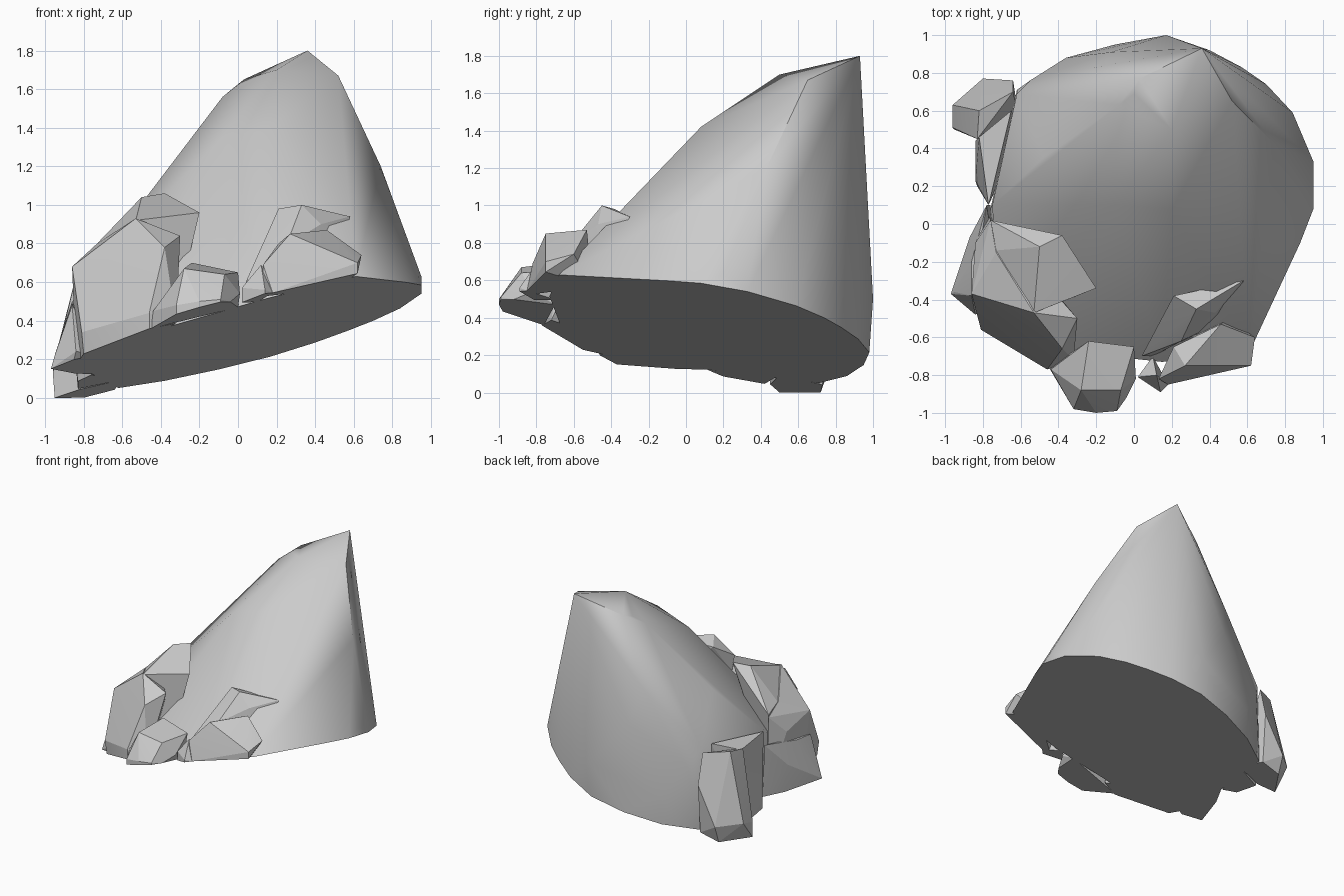
import bpy
import bmesh
import math
from mathutils import Vector

# Remove the default object
default_cube = bpy.data.objects.get("Cube")
if default_cube:
    bpy.data.objects.remove(default_cube, do_unlink=True)

# One stone colour for the whole model
stone = bpy.data.materials.new("grey_stone")
stone.use_nodes = True
grey = (0.6, 0.6, 0.6, 1)
stone.diffuse_color = grey
stone.node_tree.nodes["Principled BSDF"].inputs["Base Color"].default_value = grey


def ground_height(x, y):
    """Height of the tilted flat underside."""
    return 0.344 + 0.268 * x - 0.179 * y


def make_rock(name, footprint, upper_points, smooth_angle=12):
    """Convex rock standing on the tilted underside, trimmed flat below."""
    bm = bmesh.new()
    for x, y in footprint:
        bm.verts.new((x, y, ground_height(x, y)))
    for point in upper_points:
        bm.verts.new(point)
    bmesh.ops.convex_hull(bm, input=bm.verts[:])
    unused = [v for v in bm.verts if not v.link_faces]
    bmesh.ops.delete(bm, geom=unused, context="VERTS")
    # Trim everything under the tilted plane and close the cut
    bmesh.ops.bisect_plane(
        bm, geom=bm.verts[:] + bm.edges[:] + bm.faces[:], dist=0.002,
        plane_co=Vector((0, 0, ground_height(0, 0))),
        plane_no=Vector((-0.268, 0.179, 1)), clear_inner=True)
    open_edges = [e for e in bm.edges if e.is_boundary]
    if open_edges:
        bmesh.ops.holes_fill(bm, edges=open_edges, sides=0)
    bmesh.ops.recalc_face_normals(bm, faces=bm.faces[:])
    for face in bm.faces:
        face.smooth = True
    mesh = bpy.data.meshes.new(name)
    bm.to_mesh(mesh)
    bm.free()
    mesh.set_sharp_from_angle(angle=math.radians(smooth_angle))
    mesh.materials.append(stone)
    rock = bpy.data.objects.new(name, mesh)
    bpy.context.collection.objects.link(rock)


# Large leaning cone of rock
make_rock(
    "main_rock",
    [(.17, .98), (.4, .92), (.57, .83), (.7, .74), (.84, .59), (.95, .33),
     (.95, .08), (.88, -.1), (.75, -.34), (.61, -.68), (.15, -.73),
     (-.4, -.67), (-.72, -.45), (-.76, .08), (-.7, .32), (-.62, .71),
     (-.38, .86), (-.1, .95)],
    [(.36, .93, 1.8), (.52, .65, 1.67), (.52, .74, 1.45), (.74, .43, 1.2),
     (.2, .5, 1.7), (.03, .77, 1.65), (0, .69, 1.62), (-.08, .63, 1.56),
     (.2, .08, 1.42), (-.1, .1, 1.33), (-.48, .35, 1.03),
     (-.2, .83, 1.13), (-.12, .91, .86), (-.62, .69, .7), (-.55, .76, .56),
     (-.36, .88, .32), (.17, 1, .5), (.95, .2, .63), (-.75, .1, .68)],
    45)

# Big boulder low on the -x side of the front
make_rock(
    "large_side_boulder",
    [(-.8, -.55), (-.46, -.77), (-.32, -.72), (-.84, -.3), (-.77, .06)],
    [(-.86, -.37, .68), (-.53, -.47, .93), (-.73, -.15, .8),
     (-.81, -.56, .34), (-.46, -.77, .44), (-.38, -.66, .78),
     (-.3, -.5, .84), (-.76, .02, .74), (-.84, -.1, .6)])
make_rock(
    "upper_side_boulder",
    [(-.7, -.1), (-.35, -.4)],
    [(-.38, -.06, 1.06), (-.2, -.34, .96), (-.5, -.12, 1.04),
     (-.33, -.36, .95), (-.53, -.47, .92), (-.73, -.14, .8),
     (-.76, .02, .76)])

# Low pointed chip beside the big boulder
make_rock(
    "side_chip",
    [(-.97, -.37), (-.85, -.46), (-.85, -.06), (-.76, .1), (-.7, -.4)],
    [(-.95, -.36, .22), (-.86, -.2, .5), (-.86, -.38, .48),
     (-.87, -.07, .35), (-.84, -.48, .24), (-.78, .1, .55)])

# Front block at the foot of the cone
make_rock(
    "front_block",
    [(-.32, -.98), (-.2, -1), (-.09, -.99), (-.04, -.92), (0, -.7),
     (-.45, -.76)],
    [(-.28, -.88, .67), (-.07, -.88, .64), (-.24, -.62, .7),
     (0, -.65, .65), (-.44, -.77, .45), (.01, -.82, .54),
     (-.32, -.98, .48), (-.2, -1, .5), (-.09, -.99, .51)])

# Two boulders on the +x side of the front
make_rock(
    "upper_front_boulder",
    [(.1, -.7), (.5, -.5)],
    [(.21, -.38, .98), (.33, -.45, 1), (.58, -.3, .94), (.43, -.47, .9),
     (.04, -.7, .6), (.25, -.62, .79)])
make_rock(
    "lower_front_boulder",
    [(.62, -.75), (.18, -.85), (.13, -.82), (.5, -.5)],
    [(.27, -.75, .85), (.46, -.53, .87), (.21, -.65, .8),
     (.62, -.75, .7), (.13, -.82, .69), (.64, -.6, .74)])
make_rock(
    "front_splinter",
    [(.14, -.89), (.02, -.81), (.18, -.85), (.1, -.7)],
    [(.14, -.89, .56), (.02, -.81, .57), (.12, -.8, .69)])

# Sloping block on the -x side of the back, and the ledge beside it
make_rock(
    "back_block",
    [(-.95, .5), (-.8, .72), (-.64, .73), (-.82, .45), (-.6, .5)],
    [(-.64, .7, .68), (-.82, .6, .7), (-.83, .45, .67), (-.8, .77, .14),
     (-.64, .76, .44), (-.96, .63, .16), (-.96, .51, .13)])
make_rock(
    "back_ledge",
    [(-.76, .12), (-.83, .2), (-.83, .42), (-.6, .5)],
    [(-.84, .23, .16), (-.84, .44, .3), (-.82, .46, .66), (-.77, .1, .66),
     (-.65, .6, .72)])
